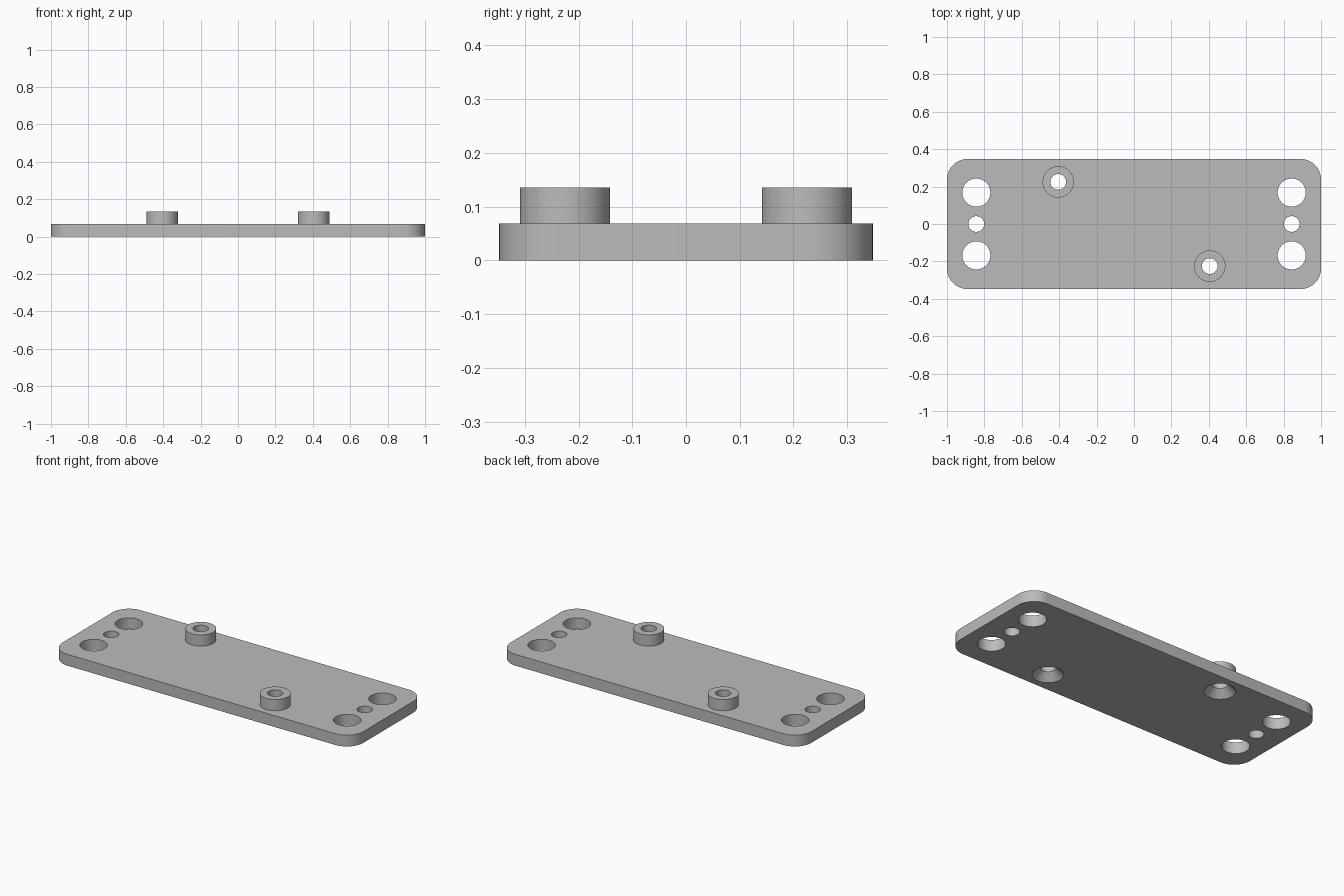
import bpy, bmesh, math

cube = bpy.data.objects.get("Cube")
if cube:
    bpy.data.objects.remove(cube, do_unlink=True)

LENGTH, WIDTH, THICK, CORNER = 2.0, 0.695, 0.068, 0.11
TOP = 0.135
BORE, BOSS_R = 0.042, 0.084
SEGMENTS = 64
BOSSES = {"left": (0.405, -0.225), "right": (-0.405, 0.225)}

grey = bpy.data.materials.new("plain grey")
grey.use_nodes = True
grey.diffuse_color = (0.50, 0.50, 0.50, 1)
grey.node_tree.nodes["Principled BSDF"].inputs["Base Color"].default_value = grey.diffuse_color


def make_object(name, bm):
    bmesh.ops.recalc_face_normals(bm, faces=bm.faces)
    mesh = bpy.data.meshes.new(name)
    bm.to_mesh(mesh)
    bm.free()
    mesh.materials.append(grey)
    obj = bpy.data.objects.new(name, mesh)
    bpy.context.collection.objects.link(obj)
    return obj


def lathe(bm, profile, x, y, capped=False):
    """Revolve (radius, z) points about a vertical axis at x, y."""
    rings = []
    for r, z in profile:
        angles = [2 * math.pi * i / SEGMENTS for i in range(SEGMENTS)]
        rings.append([bm.verts.new((x + r * math.cos(a), y + r * math.sin(a), z)) for a in angles])
    for low, high in zip(rings, rings[1:]):
        for i in range(SEGMENTS):
            j = (i + 1) % SEGMENTS
            bm.faces.new((low[i], low[j], high[j], high[i]))
    if capped:
        bm.faces.new(rings[0][::-1])
        bm.faces.new(rings[-1])


def smooth(obj):
    bpy.ops.object.select_all(action="DESELECT")
    obj.select_set(True)
    bpy.context.view_layer.objects.active = obj
    bpy.ops.object.shade_smooth_by_angle(angle=math.radians(30))


# Base plate: a slab with rounded vertical corners
bm = bmesh.new()
bmesh.ops.create_cube(bm, size=1)
bmesh.ops.scale(bm, vec=(LENGTH, WIDTH, THICK), verts=bm.verts)
bmesh.ops.translate(bm, vec=(0, 0, THICK / 2), verts=bm.verts)
uprights = [e for e in bm.edges if abs(e.verts[0].co.z - e.verts[1].co.z) > THICK / 2]
bmesh.ops.bevel(bm, geom=uprights, offset=CORNER, segments=16, profile=0.5, affect="EDGES")
plate = make_object("base_plate", bm)

# Hole cutter: three plain holes at each end, countersunk bores under the bosses
bm = bmesh.new()
for x in (-0.843, 0.843):
    for y, r in ((-0.168, 0.075), (0, BORE), (0.168, 0.075)):
        lathe(bm, [(r, -0.05), (r, TOP)], x, y, capped=True)
for x, y in BOSSES.values():
    sink = BOSS_R - BORE
    lathe(bm, [(BOSS_R + 0.02, -0.02), (BORE, sink), (BORE, TOP)], x, y, capped=True)
cutter = make_object("hole_cutter", bm)
cutter.hide_render = True

cut = plate.modifiers.new("holes", "BOOLEAN")
cut.operation = "DIFFERENCE"
cut.solver = "EXACT"
cut.object = cutter
bpy.ops.object.select_all(action="DESELECT")
plate.select_set(True)
bpy.context.view_layer.objects.active = plate
bpy.ops.object.modifier_apply(modifier=cut.name)
bpy.data.objects.remove(cutter, do_unlink=True)
smooth(plate)

# Raised round bosses with through bores
for side, (x, y) in BOSSES.items():
    bm = bmesh.new()
    lathe(bm, [(BOSS_R, THICK), (BOSS_R, TOP), (BORE, TOP), (BORE, THICK)], x, y)
    smooth(make_object(side + "_boss", bm))
